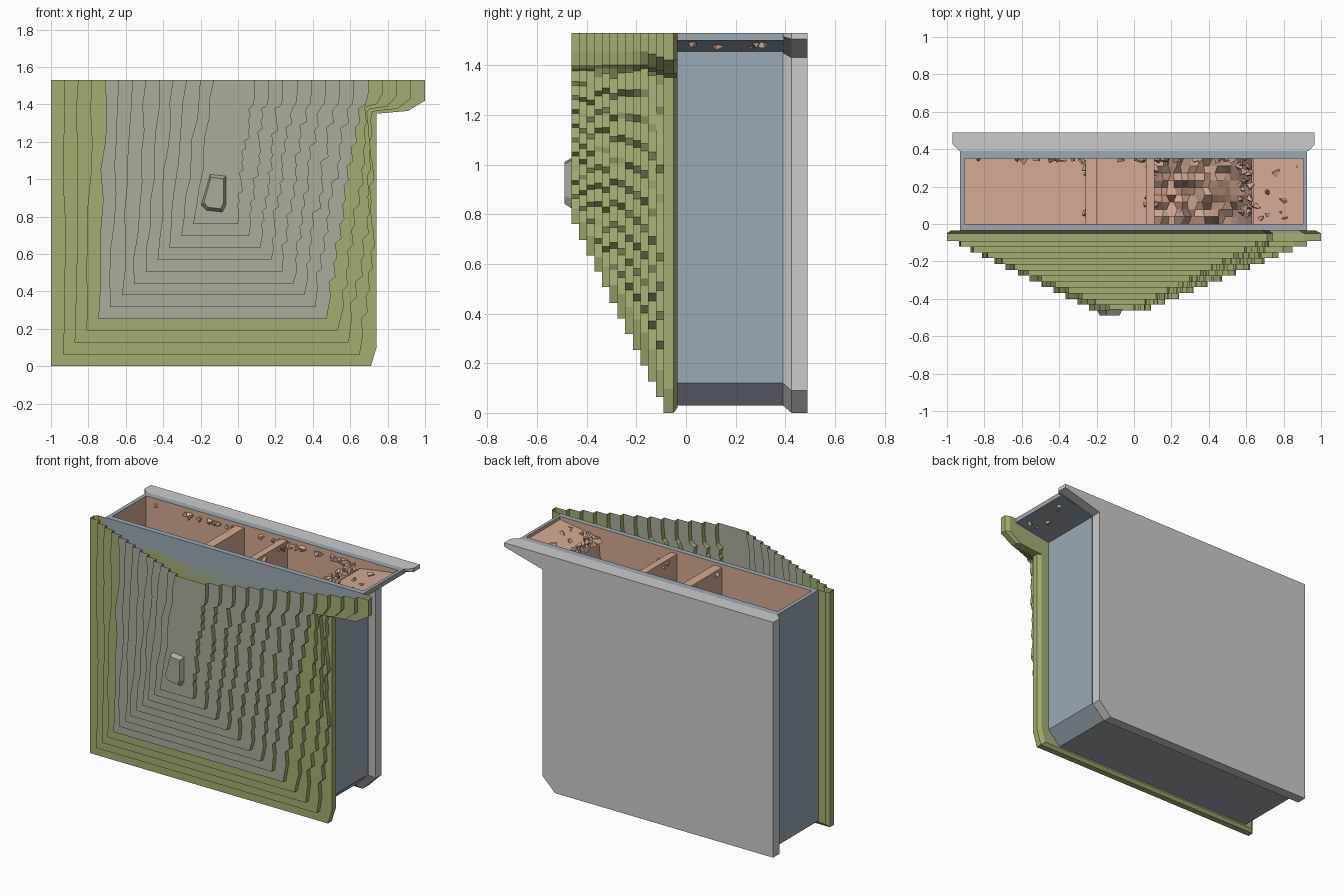
import bpy, bmesh, random
from mathutils import Matrix, Vector

if "Cube" in bpy.data.objects:
    bpy.data.objects.remove(bpy.data.objects["Cube"])

random.seed(4)
TOP = 1.53


def mat(name, rgb):
    m = bpy.data.materials.new(name)
    m.diffuse_color = (*rgb, 1)
    m.use_nodes = True
    m.node_tree.nodes["Principled BSDF"].inputs["Base Color"].default_value = m.diffuse_color
    return m


GREEN = mat("olive", (0.36, 0.43, 0.17))
STONE = mat("stone", (0.40, 0.42, 0.33))
BLUE = mat("blue_grey", (0.33, 0.40, 0.46))
ORANGE = mat("clay", (0.66, 0.40, 0.29))


def finish(name, bm, mats=(), normals=True):
    if normals:
        bmesh.ops.recalc_face_normals(bm, faces=bm.faces)
    me = bpy.data.meshes.new(name)
    bm.to_mesh(me)
    bm.free()
    for m in mats:
        me.materials.append(m)
    ob = bpy.data.objects.new(name, me)
    bpy.context.collection.objects.link(ob)
    return ob


def loft(bm, loops, closed=False, first=True, last=True):
    """Bridge (outline, y) loops; open outlines leave the top uncovered."""
    rows = [[bm.verts.new((x, y, z)) for x, z in pts] for pts, y in loops]
    n = len(rows[0])
    for r, (a, b) in enumerate(zip(rows, rows[1:])):
        for i in range(n if closed else n - 1):
            j = (i + 1) % n
            f = bm.faces.new((a[i], a[j], b[j], b[i]))
            f.material_index = r % 2
    if first:
        bm.faces.new(rows[0])
    if last:
        bm.faces.new(rows[-1]).material_index = 1
    return rows


def outline(left, bottom, right, tip, ledge, tip_z):
    """Side outline: upright wall, chamfered foot, overhanging ledge on the right."""
    return [(left, TOP), (left, bottom), (right - 0.09, bottom), (right, bottom + 0.09),
            (right, ledge), (tip, tip_z), (tip, TOP)]


# Back plate with bevelled front edge
plate = outline(-0.97, 0.0, 0.69, 0.965, 1.43, 1.505)
neck = outline(-0.935, 0.03, 0.665, 0.935, 1.45, 1.515)
bm = bmesh.new()
loft(bm, [(neck, 0.39), (plate, 0.425), (plate, 0.49)], closed=True)
for f in bm.faces:
    f.material_index = 0
finish("back_plate", bm)

# Body shell, open at the top
body = outline(-0.93, 0.03, 0.66, 0.925, 1.455, 1.50)
bm = bmesh.new()
loft(bm, [(body, -0.035), (body, 0.395)])
for f in bm.faces:
    f.material_index = 0
finish("body_shell", bm, [BLUE])

# Inner lining of the body, open at the top
lining = outline(-0.905, 0.06, 0.635, 0.905, 1.47, 1.51)
bm = bmesh.new()
loft(bm, [(lining, 0.0), (lining, 0.35)])
for f in bm.faces:
    f.material_index = 0
finish("inner_lining", bm, [ORANGE])

# Rim joining shell and lining
bm = bmesh.new()
outer = [(-0.93, -0.035), (0.925, -0.035), (0.925, 0.395), (-0.93, 0.395)]
inner = [(-0.905, 0.0), (0.905, 0.0), (0.905, 0.35), (-0.905, 0.35)]
vo = [bm.verts.new((x, y, TOP)) for x, y in outer]
vi = [bm.verts.new((x, y, TOP)) for x, y in inner]
for i in range(4):
    j = (i + 1) % 4
    bm.faces.new((vo[i], vo[j], vi[j], vi[i]))
finish("top_rim", bm, [BLUE])

# Partition walls between the chambers
for k, (x0, x1) in enumerate([(-0.26, -0.20), (0.065, 0.11)]):
    bm = bmesh.new()
    bmesh.ops.create_cube(bm, size=1, matrix=Matrix.Translation(((x0 + x1) / 2, 0.175, 0.79))
                          @ Matrix.Diagonal((x1 - x0, 0.35, 1.44, 1)))
    finish(f"partition_{k + 1}", bm, [ORANGE])

# Rough rock floor climbing to the ledge in the right chamber
bm = bmesh.new()
NX, NY = 14, 9
grid = []
for i in range(NX + 1):
    u = i / NX
    grid.append([bm.verts.new((0.11 + 0.52 * u + random.uniform(-0.012, 0.012) * (0 < i < NX),
                               0.35 * j / NY,
                               min(1.47, 0.12 + 1.33 * u ** 4 + random.uniform(0, 0.13))))
                 for j in range(NY + 1)])
for i in range(NX):
    for j in range(NY):
        bm.faces.new((grid[i][j], grid[i + 1][j], grid[i + 1][j + 1], grid[i][j + 1]))
finish("rough_floor", bm, [ORANGE])

# Broken chips along the rim, partitions and ledge
bm = bmesh.new()
spots = [(random.uniform(-0.85, 0.6), 0.345) for _ in range(30)]
spots += [(random.choice((-0.23, 0.09, 0.6)) + random.uniform(-0.03, 0.03),
           random.uniform(0.02, 0.33)) for _ in range(36)]
spots += [(random.uniform(0.64, 0.88), random.uniform(0.02, 0.33)) for _ in range(12)]
for x, y in spots:
    s = random.uniform(0.012, 0.026)
    rot = Matrix.Rotation(random.uniform(0, 3), 4, Vector((random.random(), random.random(), 1)))
    bmesh.ops.create_cone(bm, segments=4, radius1=s, radius2=s * 0.3, depth=s * 1.5, cap_ends=True,
                          matrix=Matrix.Translation((x, y, 1.49)) @ rot)
finish("rim_chips", bm, [ORANGE])


# Terraced front: nested stepped outlines, hollow and open at the top
def contour(i, layers=13, saw=11):
    t = i / (layers - 1)
    j = 0.012 if i else 0.0
    left_b, left_t = -1.0 + 0.76 * t, -1.0 + 0.87 * t
    bottom = 0.76 * t
    right_b, right_t = 0.71 - 0.71 * t, 1.0 - 0.91 * t
    notch = 1.35 + 0.012 * min(i, 3)
    limit = 0.74 - 0.02 * i if i < 5 else 9

    def right_x(z):
        x = right_b + (right_t - right_b) * (z - bottom) / (TOP - bottom)
        if i == 0:
            x = 0.74 if z > 0.05 else 0.71
        return min(x, limit)

    pts = [(left_t, TOP)]
    for k in range(7, 0, -1):
        s = k / 8
        pts.append((left_b + (left_t - left_b) * s + random.uniform(-j, j),
                    bottom + (TOP - bottom) * s))
    pts += [(left_b, bottom), (right_b, bottom)]
    dz = (notch - bottom) / saw
    shift = random.uniform(-0.25, 0.25) * dz
    for k in range(1, saw):
        z = bottom + dz * k + shift
        x = right_x(z) + random.uniform(-j, j)
        pts += [(x, z), (x - j * 0.7, z + dz * 0.72)]
    xm = right_x(notch)
    pts += [(xm, notch), (xm + (right_t - xm) * 0.65, notch + 0.015),
            (right_t, notch + 0.07), (right_t, TOP)]
    return pts


base = contour(0)
back = [(x * 0.975 - 0.004, z + (0.02 if z < 1.0 else 0)) for x, z in base]
loops = [(back, -0.035), (base, -0.05), (base, -0.09)]
y = -0.09
for i in range(1, 13):
    c = contour(i)
    loops += [(c, y), (c, y - 0.031)]
    y -= 0.031
bm = bmesh.new()
loft(bm, loops)
for f in bm.faces:
    f.material_index = 1 if abs(f.normal.y) > 0.9 and random.random() < 0.6 else f.material_index
bm.normal_update()
for f in bm.faces:
    f.material_index = 1 if f.normal.y ** 2 > 0.8 and f.calc_center_median().y < -0.2 else 0
finish("terraced_front", bm, [GREEN, STONE])

# Small raised knob at the summit
bm = bmesh.new()
knob = [(-0.15, 1.03), (-0.20, 0.86), (-0.17, 0.83), (-0.08, 0.82), (-0.06, 0.86), (-0.06, 1.02)]
tip = [(-0.13 + (px + 0.13) * 0.75, 0.93 + (pz - 0.93) * 0.8) for px, pz in knob]
loft(bm, [(knob, -0.455), (tip, -0.49)], closed=True, first=False)
for f in bm.faces:
    f.material_index = 0
finish("summit_knob", bm, [STONE])
